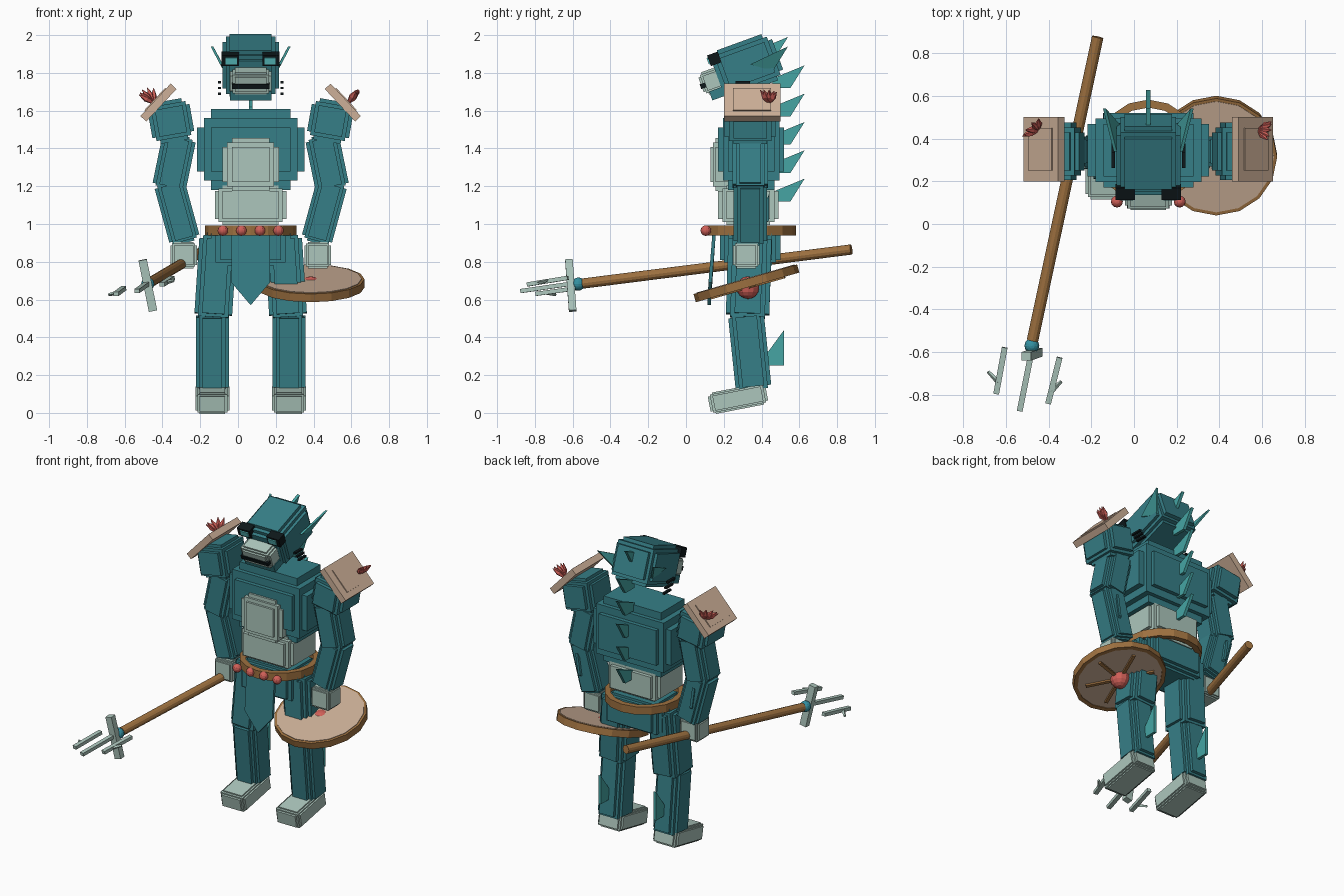
import bpy, bmesh, math
from mathutils import Matrix, Vector

if "Cube" in bpy.data.objects:
    bpy.data.objects.remove(bpy.data.objects["Cube"])

C, D = 0.067, 0.34          # body centre line in x and y
SIDES = ((-1, "left"), (1, "right"))


def mat(name, r, g, b):
    m = bpy.data.materials.new(name)
    lin = [((v / 255 + 0.055) / 1.055) ** 2.4 for v in (r, g, b)]
    m.diffuse_color = (*lin, 1)
    m.use_nodes = True
    m.node_tree.nodes["Principled BSDF"].inputs["Base Color"].default_value = m.diffuse_color
    return m


SKIN = mat("teal skin", 54, 127, 135)
FIN = mat("fin teal", 70, 165, 164)
PALE = mat("pale scales", 172, 198, 188)
TAN = mat("tan shell", 205, 176, 152)
WOOD = mat("brown wood", 158, 113, 64)
RED = mat("red coral", 208, 96, 88)
BLACK = mat("black", 14, 24, 27)
EYE = mat("bright teal", 96, 205, 206)
BALL = mat("blue binding", 52, 145, 162)


def finish(name, bm, m):
    bmesh.ops.recalc_face_normals(bm, faces=bm.faces[:])
    me = bpy.data.meshes.new(name)
    bm.to_mesh(me)
    bm.free()
    me.materials.append(m)
    ob = bpy.data.objects.new(name, me)
    bpy.context.collection.objects.link(ob)
    return ob


def rot(axis, deg):
    return Matrix.Rotation(math.radians(deg), 4, axis)


def frame(p, q):
    """Matrix at the middle of p-q with z along the line and y kept backward."""
    p, q = Vector(p), Vector(q)
    z = (q - p).normalized()
    ref = Vector((0, 1, 0)) if abs(z.y) < 0.8 else Vector((0, 0, 1))
    y = (ref - z * ref.dot(z)).normalized()
    r = Matrix((y.cross(z), y, z)).transposed().to_4x4()
    return Matrix.Translation((p + q) / 2) @ r, (q - p).length


def box(name, pos, size, m, r=Matrix(), step=None):
    """Plain box, or a layered box whose edges step in by a fraction per axis."""
    bm = bmesh.new()
    layers = [(1, 1, 1)]
    if step:
        a = [1 - 2 * k for k in step]
        layers = [[1 if i == j else a[j] for j in range(3)] for i in range(3)]
        layers.append([1 - k for k in step])
    for l in layers:
        s = Matrix.Diagonal((*[u * v for u, v in zip(l, size)], 1))
        bmesh.ops.create_cube(bm, size=1, matrix=Matrix.Translation(pos) @ r @ s)
    return finish(name, bm, m)


def limb(name, p, q, w, d, m=SKIN):
    f, n = frame(p, q)
    return box(name, f.translation, (w, d, n), m, f.to_3x3().to_4x4(), (.2, .2, .07))


def rod(name, p, q, r1, r2, m, n=12):
    f, l = frame(p, q)
    bm = bmesh.new()
    bmesh.ops.create_cone(bm, cap_ends=True, segments=n, radius1=r1, radius2=r2,
                          depth=l, matrix=f)
    return finish(name, bm, m)


def ball(name, pos, r, m):
    bm = bmesh.new()
    bmesh.ops.create_uvsphere(bm, u_segments=12, v_segments=8, radius=r,
                              matrix=Matrix.Translation(pos))
    return finish(name, bm, m)


def plate(name, pts, off, m):
    """Flat polygon pushed out along an offset."""
    bm = bmesh.new()
    off = Vector(off)
    f = bm.faces.new([bm.verts.new(Vector(p) - off / 2) for p in pts])
    g = bmesh.ops.extrude_face_region(bm, geom=[f])
    bmesh.ops.translate(bm, vec=off, verts=[v for v in g["geom"]
                                            if isinstance(v, bmesh.types.BMVert)])
    return finish(name, bm, m)


def ring(name, pos, r_out, r_in, h, n, m, r=Matrix()):
    bm = bmesh.new()
    vs = [[bm.verts.new(Matrix.Translation(pos) @ r @ Vector((
        q * math.cos(i * math.tau / n), q * math.sin(i * math.tau / n), z)))
        for q, z in ((r_out, -h/2), (r_out, h/2), (r_in, h/2), (r_in, -h/2))]
        for i in range(n)]
    for i in range(n):
        a, b = vs[i], vs[(i + 1) % n]
        for j in range(4):
            bm.faces.new((a[j], b[j], b[(j + 1) % 4], a[(j + 1) % 4]))
    return finish(name, bm, m)


# Torso, belly and hips
box("torso", (C, .345, 1.395), (.57, .35, .43), SKIN, step=(.13, .15, .23))
box("chest_plate", (C, .21, 1.315), (.30, .16, .28), PALE, step=(.17, .17, .17))
box("belly", (C, .33, 1.10), (.38, .32, .21), PALE, step=(.11, .14, .15))
box("hips", (C, D, .88), (.42, .32, .2), SKIN, step=(.12, .14, .15))

# Head with snout, jaw, eyes, gills and ear fins
tilt = rot('X', 20)
head = Vector((C, .325, 1.84))


def on_head(x, y, z):
    return head + tilt @ Vector((x, y, z))


box("head", head, (.30, .34, .26), SKIN, tilt, (.13, .13, .17))
box("snout", (C, .15, 1.762), (.22, .15, .125), PALE, tilt, (.12, .15, .17))
box("jaw", (C, .225, 1.712), (.22, .20, .05), SKIN, tilt)
box("mouth", (C, .10, 1.735), (.20, .05, .026), BLACK, tilt)
for s, side in SIDES:
    box("eye_frame_" + side, on_head(s * .108, -.153, .092), (.092, .06, .06), BLACK, tilt)
    box("eye_" + side, on_head(s * .102, -.186, .092), (.06, .008, .036), EYE, tilt)
    for i in range(3):
        box("gill_" + side, (C + s * .165, .30 + .02 * i, 1.75 - .03 * i),
            (.016, .075, .012), BLACK)
    plate("ear_fin_" + side, [(C + s * .155, .34, 1.845), (C + s * .205, .54, 1.94),
                              (C + s * .135, .46, 1.81)], (.014, 0, 0), FIN)

# Dorsal spikes down the back
for i in range(6):
    y, z = (.54, 1.99) if i == 0 else (.628, 1.99 - .15 * i)
    plate("back_spike", [(C, y - .17, z - .07), (C, y, z), (C, y - .075, z - .12),
                         (C, y - .17, z - .12)], (.02, 0, 0), FIN)

# Arms, hands, shoulder pads, legs and feet, mirrored
for s, side in SIDES:
    def P(x, y, z):
        return (C + s * x, y, z)
    box("shoulder_" + side, P(.422, D, 1.545), (.225, .27, .22), SKIN, rot('Y', 10 * s),
        (.17, .17, .17))
    limb("upper_arm_" + side, P(.375, D, 1.47), P(.435, D, 1.18), .18, .19)
    limb("forearm_" + side, P(.435, D, 1.23), P(.345, D, .90), .165, .175)
    box("hand_" + side, P(.355, .32, .835), (.14, .14, .14), PALE, step=(.13, .13, .13))
    plate("elbow_fin_" + side, [P(.38, .35, .95), P(.43, .44, 1.16), P(.41, .44, 1.02)],
          (.018, 0, 0), SKIN)
    turn = rot('Y', 47 * s)
    pad = Vector(P(.488, .35, 1.643))
    box("shoulder_pad_" + side, pad, (.235, .3, .042), TAN, turn)
    box("pad_face_" + side, pad + turn @ Vector((0, 0, .023)), (.16, .2, .008), TAN, turn)
    # Coral sprout: a fan of double-ended spikes
    base = pad + turn @ Vector((s * .02, .09, .015))
    for i in range(5):
        a = (i - 2) * .33
        d = Vector((s * .62 + math.sin(a) * (1 if s < 0 else .25),
                    math.sin(a * 1.9) * .5, .72)).normalized()
        mid = base + d * .05
        rod("coral_" + side, base, mid, .006, .017, RED, 5)
        rod("coral_tip_" + side, mid, base + d * .095, .017, .002, RED, 5)

    limb("thigh_" + side, P(.17, D, .95), P(.20, .325, .49), .20, .23)
    limb("shin_" + side, P(.203, .315, .54), P(.203, .36, .11), .175, .19)
    box("foot_" + side, P(.203, .275, .076), (.18, .31, .115), PALE, rot('X', 11),
        (.12, .08, .15))
    plate("calf_fin_" + side, [P(.203, .40, .25), P(.203, .41, .29), P(.203, .52, .44),
                               P(.203, .52, .25)], (.018, 0, 0), FIN)

# Belt with coral beads and front cloth
ring("belt", (C, D, .965), .242, .205, .052, 16, WOOD)
for i in range(4):
    ball("belt_bead", (-.08 + .098 * i, .105, .965), .028, RED)
plate("loincloth", [(-.035, .148, .94), (.169, .148, .94), (.169, .128, .69),
                    (C, .122, .57), (-.035, .128, .69)], (0, .018, 0), SKIN)

# Trident: shaft, binding, crossbar and three tines with barbs
rod("trident_shaft", (-.17, .875, .865), (-.475, -.545, .685), .027, .027, WOOD, 12)
ball("trident_binding", (-.478, -.57, .682), .035, BALL)
f, n = frame((-.505, -.62, .81), (-.45, -.60, .54))
box("trident_crossbar", f.translation, (.045, .04, n), PALE, f.to_3x3().to_4x4())
TINES = (((-.605, -.578, .66), (-.645, -.795, .63)),
         ((-.48, -.60, .685), (-.535, -.875, .645)),
         ((-.348, -.625, .715), (-.402, -.84, .68)))
for i, (p, q) in enumerate(TINES):
    f, n = frame(p, q)
    box("tine", f.translation, (.027, .022, n), PALE, f.to_3x3().to_4x4())
    if i != 1:
        b = Vector(p).lerp(Vector(q), .75)
        rod("barb", b, b + Vector(((i - 1) * .048, .05, (i - 1) * .012)), .012, .008, PALE, 4)

# Round shield with rim, boss and spokes beneath
lean = rot('X', 16)
sc = Vector((.385, .32, .69))
bm = bmesh.new()
bmesh.ops.create_cone(bm, cap_ends=True, segments=16, radius1=.27, radius2=.27,
                      depth=.044, matrix=Matrix.Translation(sc) @ lean)
finish("shield_face", bm, TAN)
ring("shield_rim", sc - Vector((0, 0, .004)), .285, .26, .045, 16, WOOD, lean)
ball("shield_boss", sc + lean @ Vector((0, 0, -.028)), .06, RED)
for i in range(6):
    t = lean @ rot('Z', 60 * i + 15)
    box("shield_spoke", sc + t @ Vector((.12, 0, -.026)), (.18, .02, .016), WOOD, t)
